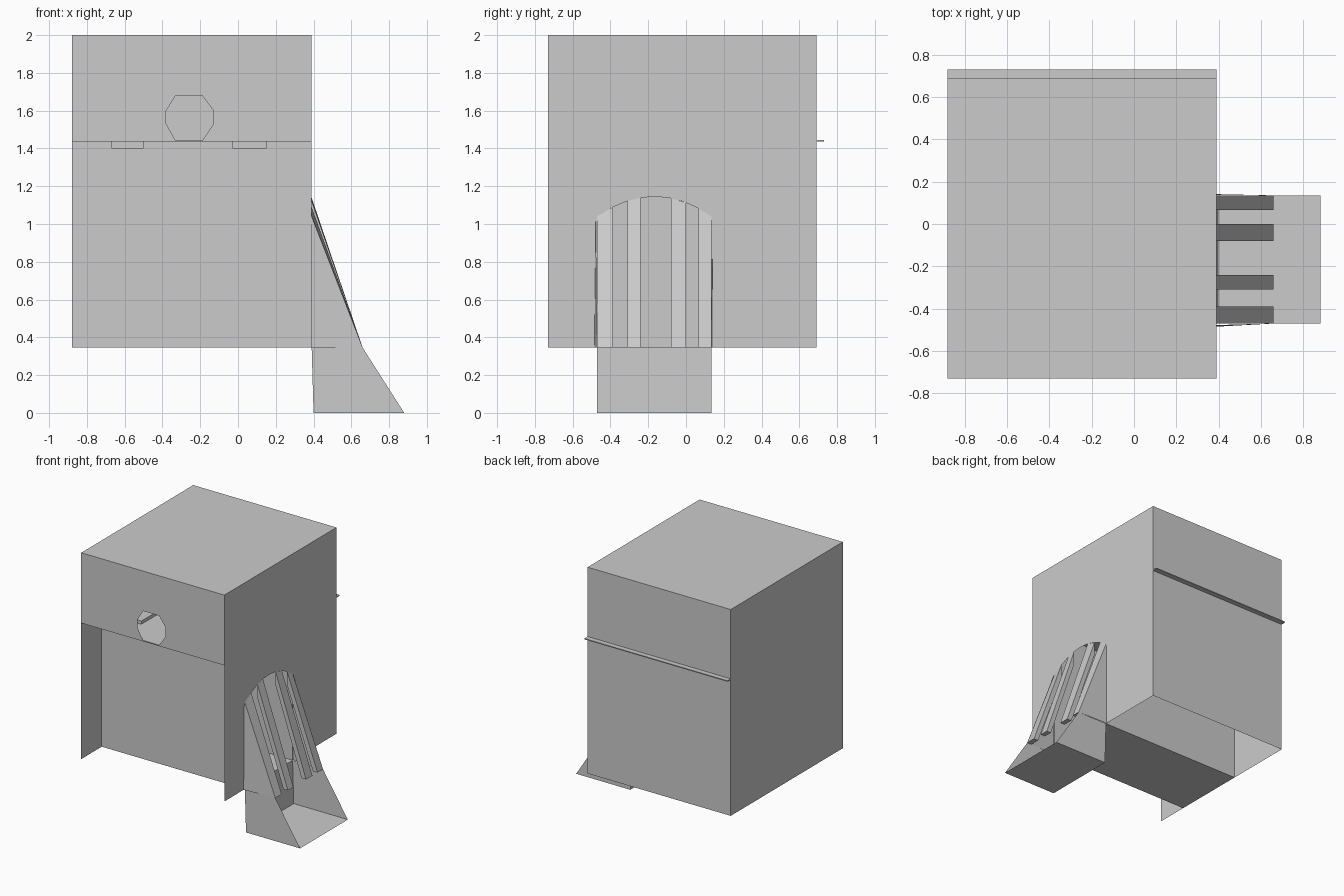
import bpy

if "Cube" in bpy.data.objects:
    bpy.data.objects.remove(bpy.data.objects["Cube"])

XL, XR = -0.88, 0.39          # left and right walls
YF, YB = -0.73, 0.69          # front and back walls
ZB, ZS, ZT = 0.345, 1.44, 2.0  # lower edge, shelf, roof
CF, CB = -0.47, 0.135         # front and back of the inner channel


def mesh(name, verts, faces):
    me = bpy.data.meshes.new(name)
    me.from_pydata(verts, [], faces)
    me.update()
    ob = bpy.data.objects.new(name, me)
    bpy.context.collection.objects.link(ob)
    return ob


def panel(name, verts):
    """One flat sheet from its outline."""
    return mesh(name, verts, [range(len(verts))])


def panel_x(name, x, pts):
    return panel(name, [(x, y, z) for y, z in pts])


def panel_y(name, y, pts):
    return panel(name, [(x, y, z) for x, z in pts])


def panel_z(name, z, x0, x1, y0, y1):
    return panel(name, [(x0, y0, z), (x1, y0, z), (x1, y1, z), (x0, y1, z)])


def rect(a0, a1, b0, b1):
    return [(a0, b0), (a1, b0), (a1, b1), (a0, b1)]


HEX_FACES = [(0, 3, 2, 1), (4, 5, 6, 7), (0, 1, 5, 4),
             (1, 2, 6, 5), (2, 3, 7, 6), (3, 0, 4, 7)]


def box(name, x0, x1, y0, y1, z0, z1):
    v = [(x, y, z) for z in (z0, z1) for x, y in rect(x0, x1, y0, y1)]
    return mesh(name, v, HEX_FACES)


def arch(y):
    """Height of the arched opening at y."""
    return 1.145 - 0.105 * ((y + 0.167) / 0.303) ** 2


# Outer shell
panel_z("roof", ZT, XL, XR, YF, YB)
panel_x("left_wall", XL, rect(YF, YB, ZB, ZT))
panel_y("back_wall", YB, rect(XL, XR, ZB, ZT))

# Right wall with the arched opening
ys = [CF + (CB - CF) * i / 8 for i in range(9)]
panel_x("right_wall", XR,
        [(YF, ZB), (CF, ZB)] + [(y, arch(y)) for y in ys] +
        [(CB, ZB), (YB, ZB), (YB, ZT), (YF, ZT)])

# Upper front with the eight-sided hole resting on its lower edge
hole = [(-0.33, ZS), (-0.38, 1.53), (-0.38, 1.60), (-0.33, 1.68),
        (-0.19, 1.68), (-0.13, 1.60), (-0.13, 1.53), (-0.19, ZS)]
panel_y("upper_front", YF, [(XL, ZS)] + hole + [(XR, ZS), (XR, ZT), (XL, ZT)])

# Shelf sheet that sticks out at the back, with two rails through it
box("shelf", XL, XR, YF, 0.73, ZS - 0.004, ZS + 0.004)
for i, (x0, x1) in enumerate([(-0.67, -0.50), (-0.03, 0.15)]):
    box(f"shelf_rail_{i + 1}", x0, x1, CF - 0.04, -0.25, 1.40, 1.47)

# Inner channel behind the recessed lower front
panel_y("recessed_front", CF, rect(XL, XR, ZB, ZS))
panel_z("channel_floor", ZB, XL, XR, CF, CB)
panel_y("channel_back", CB, rect(XL, XR, ZB, 1.10))
panel_z("channel_step", 1.10, XL, XR, CB, 0.41)
panel_y("channel_riser", 0.41, rect(XL, XR, 1.10, ZS))

# Chute: open tray with side cheeks
T0, T1, TX = 0.40, 0.88, 0.66
panel_z("tray_floor", 0, T0, T1, CF, CB)
panel("tray_back", [(T0, CF, 0), (T0, CB, 0), (XR, CB, ZB), (XR, CF, ZB)])
for side, y, flare in (("front", CF, -0.015), ("back", CB, 0.006)):
    panel_y(f"tray_side_{side}", y, [(T0, 0), (T1, 0), (TX, ZB), (XR, ZB)])
    panel(f"chute_cheek_{side}",
          [(XR, y + flare, ZB), (TX, y, ZB), (XR, y + flare / 2, arch(y))])

# Sloping bars over the opening
for i, (y0, y1) in enumerate([(CF, -0.39), (-0.31, -0.24), (-0.08, 0.0), (0.065, CB)]):
    d = 0.04
    verts = [(TX - d, y0, ZB), (TX, y0, ZB), (TX, y1, ZB), (TX - d, y1, ZB),
             (XR, y0, arch(y0) - 0.11), (XR, y0, arch(y0)),
             (XR, y1, arch(y1)), (XR, y1, arch(y1) - 0.11)]
    mesh(f"chute_bar_{i + 1}", verts, HEX_FACES)
